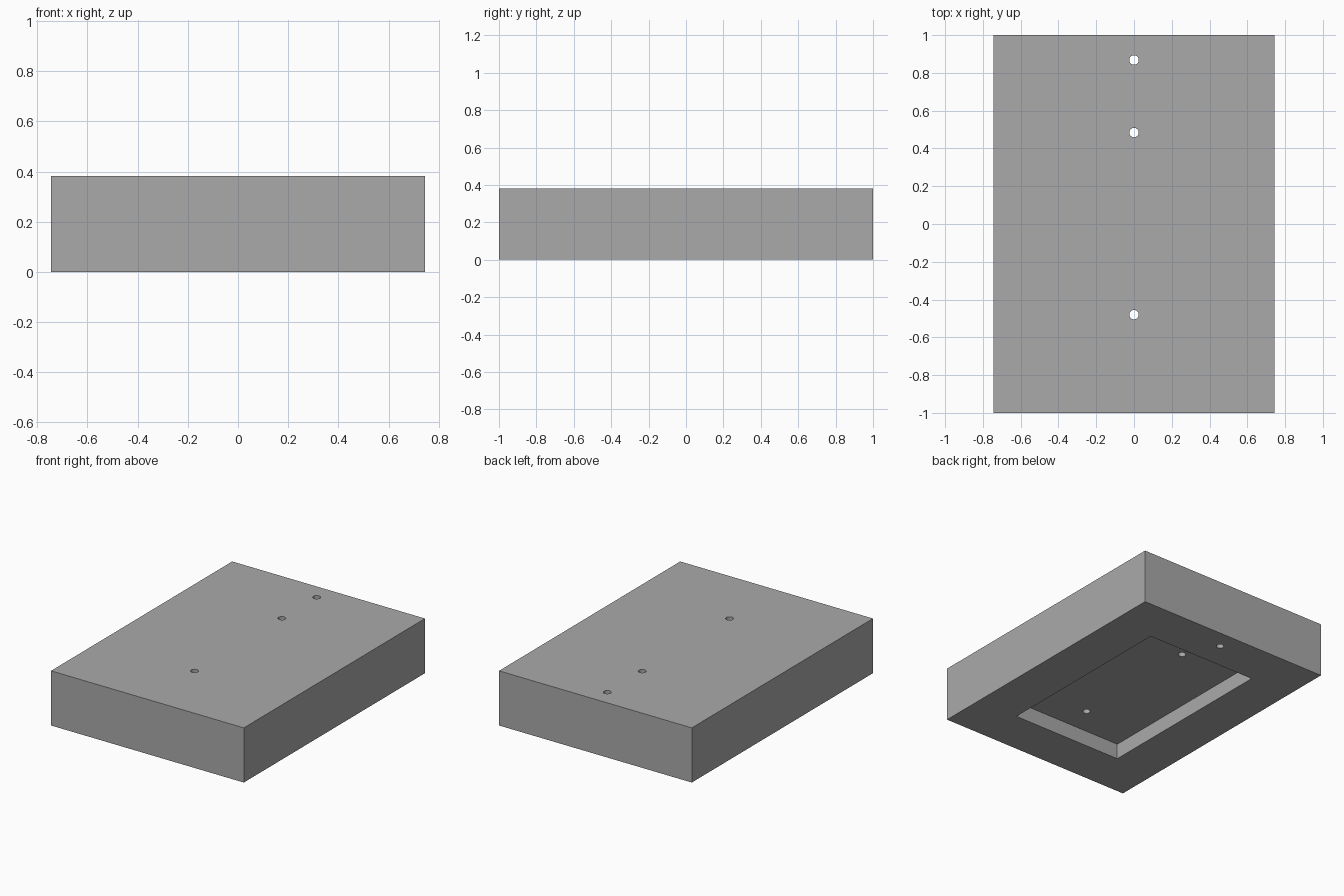
import bpy
import math

WIDTH, LENGTH, HEIGHT = 1.49, 2.0, 0.382
POCKET_WIDTH, POCKET_LENGTH, POCKET_DEPTH = 0.854, 1.356, 0.108
HOLE_RADIUS = 0.025
HOLE_POSITIONS = (-0.48, 0.484, 0.868)

default = bpy.data.objects.get("Cube")
if default:
    bpy.data.objects.remove(default, do_unlink=True)

# Single plain grey
grey = bpy.data.materials.new("plain grey")
grey.use_nodes = True
colour = (0.4, 0.4, 0.4, 1)
grey.diffuse_color = colour
grey.node_tree.nodes["Principled BSDF"].inputs["Base Color"].default_value = colour


def box(name, size, z):
    bpy.ops.mesh.primitive_cube_add(size=1, location=(0, 0, z))
    obj = bpy.context.object
    obj.name = name
    obj.scale = size
    bpy.ops.object.transform_apply(location=True, scale=True)
    obj.data.materials.append(grey)
    return obj


def cut(target, cutter):
    mod = target.modifiers.new("cut", "BOOLEAN")
    mod.operation = "DIFFERENCE"
    mod.solver = "EXACT"
    mod.object = cutter
    bpy.context.view_layer.objects.active = target
    bpy.ops.object.modifier_apply(modifier=mod.name)
    bpy.data.objects.remove(cutter, do_unlink=True)


# Solid block
block = box("block", (WIDTH, LENGTH, HEIGHT), HEIGHT / 2)

# Rectangular pocket in the underside
cut(block, box("pocket_cutter", (POCKET_WIDTH, POCKET_LENGTH, POCKET_DEPTH * 2), 0))

# Through holes along the centre line
for y in HOLE_POSITIONS:
    bpy.ops.mesh.primitive_cylinder_add(vertices=32, radius=HOLE_RADIUS, depth=HEIGHT * 2,
                                        location=(0, y, HEIGHT / 2))
    drill = bpy.context.object
    drill.name = "hole_cutter"
    drill.data.materials.append(grey)
    cut(block, drill)

# Smooth hole walls, sharp block edges
bpy.ops.object.select_all(action="DESELECT")
block.select_set(True)
bpy.context.view_layer.objects.active = block
bpy.ops.object.shade_smooth_by_angle(angle=math.radians(30))
